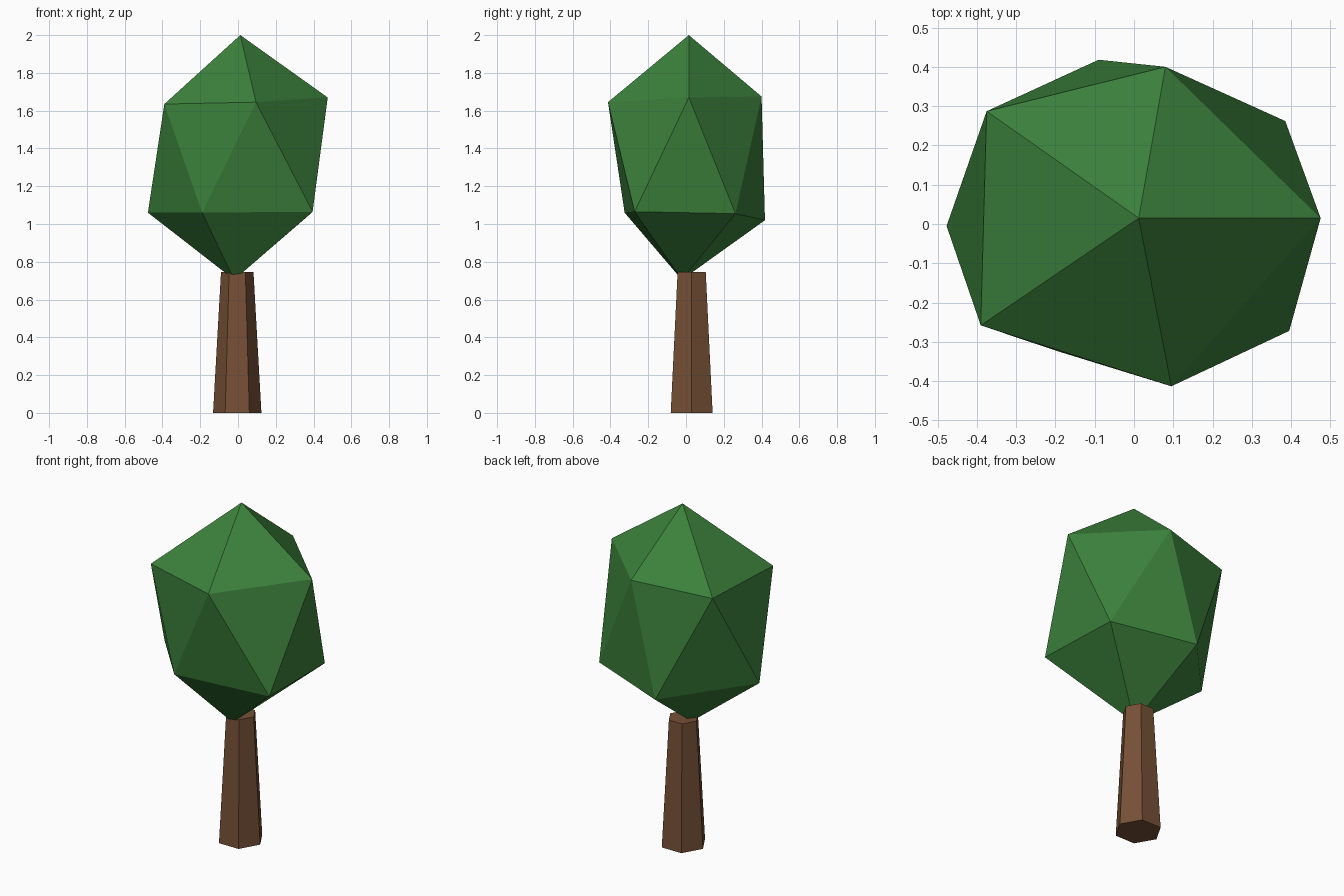
import bpy
from math import sin, cos, pi

cube = bpy.data.objects.get("Cube")
if cube:
    bpy.data.objects.remove(cube, do_unlink=True)


def make_material(name, rgb):
    mat = bpy.data.materials.new(name)
    mat.use_nodes = True
    mat.diffuse_color = (*rgb, 1)
    bsdf = next(n for n in mat.node_tree.nodes if n.type == 'BSDF_PRINCIPLED')
    bsdf.inputs["Base Color"].default_value = (*rgb, 1)
    bsdf.inputs["Roughness"].default_value = 0.9
    return mat


def make_object(name, verts, faces, mat):
    mesh = bpy.data.meshes.new(name)
    mesh.from_pydata(verts, [], faces)
    mesh.materials.append(mat)
    obj = bpy.data.objects.new(name, mesh)
    bpy.context.collection.objects.link(obj)
    return obj


def hexagon(radius, z):
    return [(radius * cos(i * pi / 3) - 0.004, radius * sin(i * pi / 3) + 0.03, z)
            for i in range(6)]


bark = make_material("bark brown", (0.18, 0.08, 0.036))
leaf = make_material("leaf green", (0.045, 0.22, 0.045))

# Trunk: tapered hexagonal post with both ends capped
n = 6
trunk_faces = [(i, (i + 1) % n, n + (i + 1) % n, n + i) for i in range(n)]
trunk_faces += [tuple(reversed(range(n))), tuple(range(n, 2 * n))]
make_object("trunk", hexagon(0.128, 0) + hexagon(0.086, 0.745), trunk_faces, bark)

# Crown: irregular stretched icosahedron, two staggered rings between two tips
upper = [(0.475, 0.015, 1.67), (0.08, 0.40, 1.675), (-0.375, 0.287, 1.645),
         (-0.39, -0.258, 1.635), (0.095, -0.413, 1.645)]
lower = [(0.385, 0.262, 1.055), (-0.09, 0.418, 1.02), (-0.477, -0.005, 1.06),
         (-0.19, -0.325, 1.06), (0.395, -0.272, 1.065)]
top_tip, bottom_tip = (0.012, 0.015, 2.0), (-0.02, -0.022, 0.705)
crown_faces = []
for i in range(5):
    j = (i + 1) % 5
    crown_faces += [(i, j, 10), (i, 5 + i, j), (j, 5 + i, 5 + j), (5 + j, 5 + i, 11)]
make_object("crown", upper + lower + [top_tip, bottom_tip], crown_faces, leaf)
